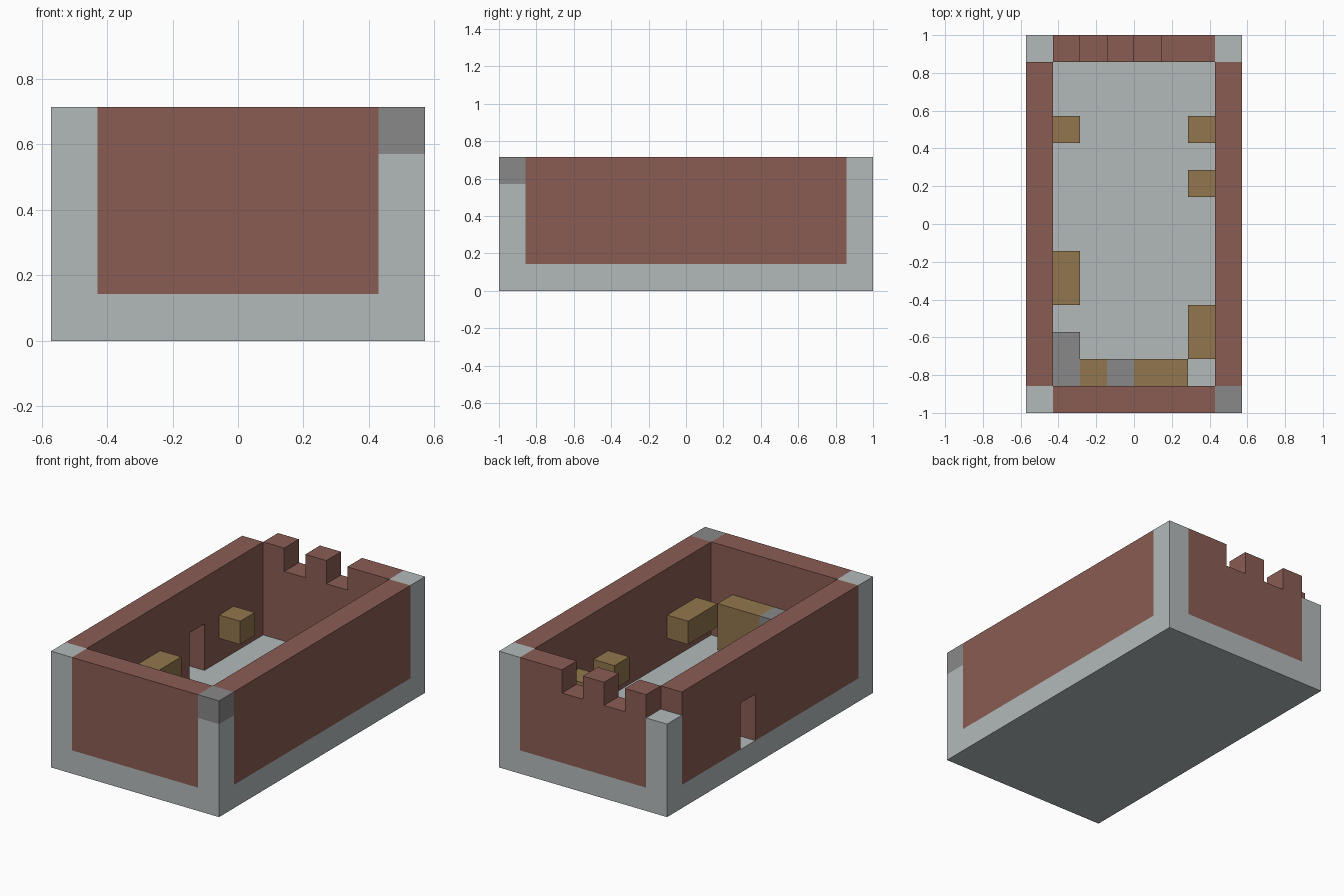
import bpy
import bmesh
from mathutils import Vector

U = 1 / 7  # one block of the building grid

cube = bpy.data.objects.get("Cube")
if cube:
    bpy.data.objects.remove(cube, do_unlink=True)


def make_material(name, rgb):
    mat = bpy.data.materials.new(name)
    mat.use_nodes = True
    mat.diffuse_color = (*rgb, 1)
    mat.node_tree.nodes["Principled BSDF"].inputs["Base Color"].default_value = (*rgb, 1)
    return mat


STONE = make_material("pale_stone", (0.45, 0.49, 0.49))
BRICK = make_material("red_brick", (0.254, 0.107, 0.087))
WOOD = make_material("brown_wood", (0.283, 0.181, 0.074))
GREY = make_material("mid_grey", (0.246, 0.246, 0.246))


def prism(name, points, depth, material):
    """Extrude a closed outline (in blocks) along the depth vector."""
    bm = bmesh.new()
    face = bm.faces.new([bm.verts.new(Vector(p) * U) for p in points])
    side = bmesh.ops.extrude_face_region(bm, geom=[face])["geom"]
    moved = [v for v in side if isinstance(v, bmesh.types.BMVert)]
    bmesh.ops.translate(bm, verts=moved, vec=Vector(depth) * U)
    bmesh.ops.recalc_face_normals(bm, faces=bm.faces)
    mesh = bpy.data.meshes.new(name)
    bm.to_mesh(mesh)
    bm.free()
    mesh.materials.append(material)
    obj = bpy.data.objects.new(name, mesh)
    bpy.context.collection.objects.link(obj)
    return obj


def box(name, x, y, z, material):
    """Box from (low, high) ranges in blocks."""
    base = [(x[0], y[0], z[0]), (x[1], y[0], z[0]), (x[1], y[1], z[0]), (x[0], y[1], z[0])]
    return prism(name, base, (0, 0, z[1] - z[0]), material)


# Floor slab
box("floor", (-4, 4), (-7, 7), (0, 1), STONE)

# Corner pillars: the back right one is a block short, the front left one has a grey cap
for name, x, y, top in (("front_right_pillar", -4, -7, 5), ("front_left_pillar", 3, -7, 4),
                        ("back_right_pillar", -4, 6, 4), ("back_left_pillar", 3, 6, 5)):
    box(name, (x, x + 1), (y, y + 1), (1, top), STONE)
box("pillar_cap", (3, 4), (-7, -6), (4, 5), GREY)

# Plain walls
box("front_wall", (-3, 3), (-7, -6), (1, 5), BRICK)
box("left_wall", (3, 4), (-6, 6), (1, 5), BRICK)

# Right wall with a doorway
outline = [(-6, 1), (1, 1), (1, 3), (2, 3), (2, 1), (6, 1), (6, 5), (-6, 5)]
prism("right_wall", [(-4, y, z) for y, z in outline], (1, 0, 0), BRICK)

# Back wall with two gaps in the parapet
outline = [(-3, 1), (3, 1), (3, 5)]
for gap in (0, -2):
    outline += [(gap + 1, 5), (gap + 1, 4), (gap, 4), (gap, 5)]
outline.append((-3, 5))
prism("back_wall", [(x, 6, z) for x, z in outline], (0, 1, 0), BRICK)

# Wooden shelves fixed to the side walls
for name, x, y0, y1 in (("right_back_shelf", -3, 3, 4), ("right_front_shelf", -3, -3, -1),
                        ("left_back_shelf", 2, 3, 4), ("left_middle_shelf", 2, 1, 2),
                        ("left_front_shelf", 2, -5, -3)):
    box(name, (x, x + 1), (y0, y1), (2, 3), WOOD)

# Counter along the front wall
for name, x0, x1, y1, material in (("long_cupboard", 0, 2, -5, WOOD), ("stove", -1, 0, -5, GREY),
                                   ("small_cupboard", -2, -1, -5, WOOD),
                                   ("corner_counter", -3, -2, -4, GREY)):
    box(name, (x0, x1), (-6, y1), (1, 3), material)
